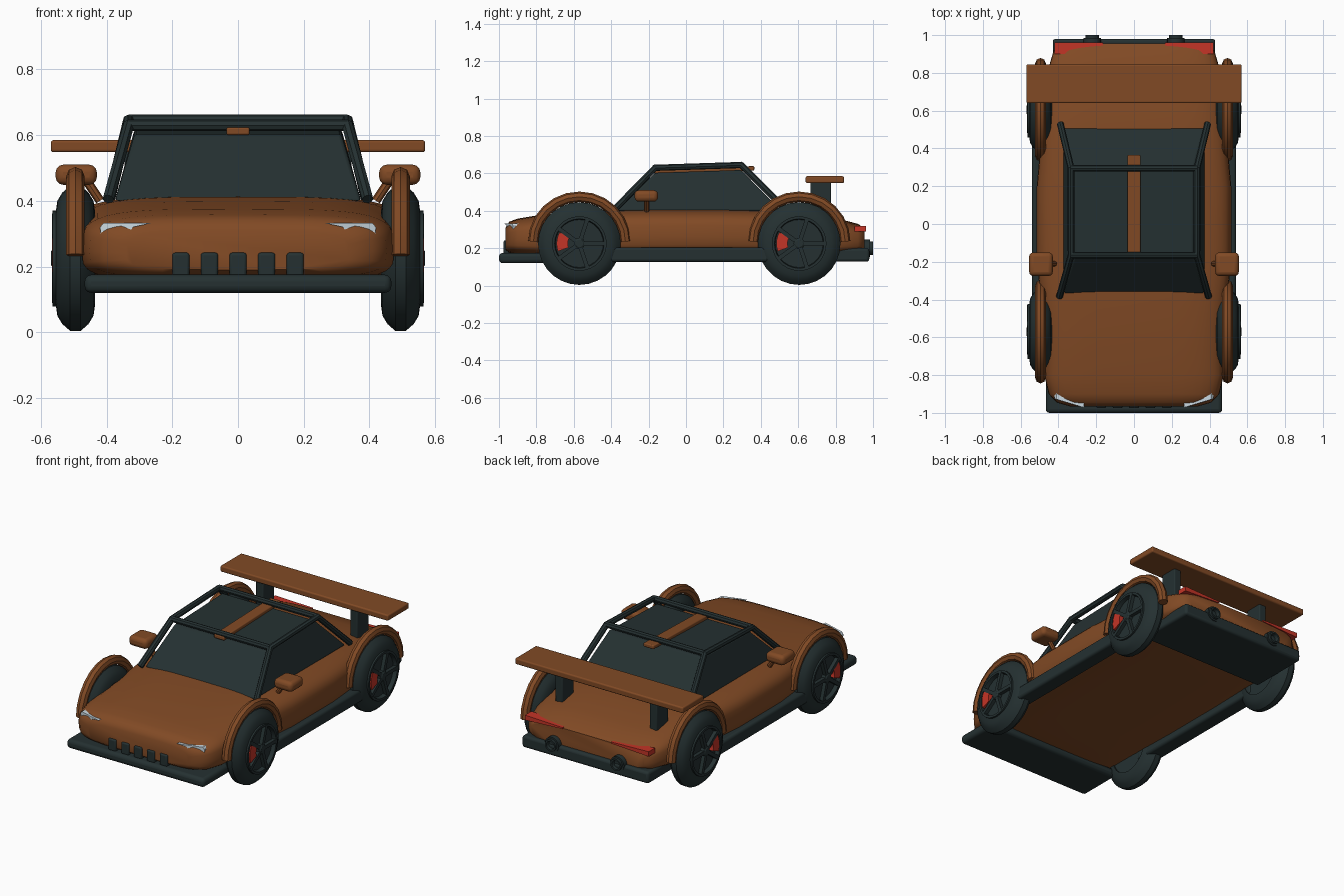
import bpy, bmesh
from math import sin, cos, pi, radians, copysign
from mathutils import Vector, Matrix

cube = bpy.data.objects.get("Cube")
if cube:
    bpy.data.objects.remove(cube, do_unlink=True)


def material(name, r, g, b):
    m = bpy.data.materials.new(name)
    m.use_nodes = True
    m.diffuse_color = (r, g, b, 1)
    m.node_tree.nodes["Principled BSDF"].inputs["Base Color"].default_value = (r, g, b, 1)
    return m


ORANGE = material("burnt_orange", 0.22, 0.068, 0.018)
DARK = material("dark_slate", 0.018, 0.03, 0.031)
RED = material("signal_red", 0.55, 0.035, 0.02)
LAMP = material("lamp_white", 0.6, 0.7, 0.76)


def finish(ob, mat, mirror=False, bevel=0, angle=35):
    ob.data.materials.append(mat)
    bpy.ops.object.select_all(action='DESELECT')
    ob.select_set(True)
    bpy.context.view_layer.objects.active = ob
    if ob.type == 'CURVE':
        bpy.ops.object.convert(target='MESH')
        ob = bpy.context.object
    bpy.ops.object.shade_smooth_by_angle(angle=radians(angle))
    if bevel:
        b = ob.modifiers.new("round_edges", 'BEVEL')
        b.width, b.segments = bevel, 3
    if mirror:
        ob.modifiers.new("both_sides", 'MIRROR')
    return ob


def from_bmesh(name, bm, mat, **kw):
    bmesh.ops.recalc_face_normals(bm, faces=bm.faces)
    me = bpy.data.meshes.new(name)
    bm.to_mesh(me)
    bm.free()
    ob = bpy.data.objects.new(name, me)
    bpy.context.collection.objects.link(ob)
    return finish(ob, mat, **kw)


def loft(name, rings, mat, caps=True, loop=False, **kw):
    """Skin a list of equal closed rings."""
    bm = bmesh.new()
    vs = [[bm.verts.new(p) for p in r] for r in rings]
    n = len(vs[0])
    pairs = list(zip(vs, vs[1:])) + ([(vs[-1], vs[0])] if loop else [])
    for a, b in pairs:
        for i in range(n):
            j = (i + 1) % n
            bm.faces.new((a[i], a[j], b[j], b[i]))
    if caps and not loop:
        bm.faces.new(vs[0])
        bm.faces.new(vs[-1])
    return from_bmesh(name, bm, mat, **kw)


def box(name, xs, ys, zs, mat, **kw):
    rect = [(xs[0], ys[0]), (xs[1], ys[0]), (xs[1], ys[1]), (xs[0], ys[1])]
    return loft(name, [[(x, y, z) for x, y in rect] for z in zs], mat, **kw)


def tube(name, pts, radius, mat, **kw):
    cu = bpy.data.curves.new(name, 'CURVE')
    cu.dimensions = '3D'
    cu.bevel_depth, cu.bevel_resolution, cu.use_fill_caps = radius, 2, True
    sp = cu.splines.new('POLY')
    sp.points.add(len(pts) - 1)
    for p, co in zip(sp.points, pts):
        p.co = (*co, 1)
    ob = bpy.data.objects.new(name, cu)
    bpy.context.collection.objects.link(ob)
    return finish(ob, mat, **kw)


def lathe_x(name, profile, x, y, z, mat, seg=28, **kw):
    """Revolve (x offset, radius) pairs about an axle along x."""
    rings = [[(x + o, y + r * cos(2 * pi * i / seg), z + r * sin(2 * pi * i / seg))
              for i in range(seg)] for o, r in profile]
    return loft(name, rings, mat, mirror=True, **kw)


# Body shell: rounded sections (y, half width, top, bottom)
def section(y, w, top, low, n=4, count=40):
    mid = low + 0.42 * (top - low)
    ring = []
    for i in range(count):
        c, s = cos(2 * pi * i / count), sin(2 * pi * i / count)
        h = top - mid if s > 0 else mid - low
        ring.append((w * copysign(abs(c) ** (2 / n), c), y,
                     mid + h * copysign(abs(s) ** (2 / n), s)))
    return ring


stations = [(-.965, .34, .31, .19), (-.945, .41, .342, .175), (-.9, .452, .358, .165),
            (-.8, .475, .375, .155), (-.57, .475, .398, .15), (-.38, .495, .412, .15),
            (-.2, .515, .416, .15), (.2, .515, .416, .15), (.42, .495, .411, .15),
            (.6, .475, .4, .15), (.8, .46, .362, .155), (.92, .425, .33, .17),
            (.955, .385, .305, .19)]
loft("body_shell", [section(*s) for s in stations], ORANGE, angle=50)

# Lower trim
box("front_splitter", (-.467, .467), (-1, -.72), (.12, .175), DARK, bevel=.02)
box("rear_diffuser", (-.43, .43), (.6, .98), (.128, .2), DARK, bevel=.015)
box("side_sill", (.44, .54), (-.5, .52), (.127, .205), DARK, mirror=True, bevel=.015)
for k in range(-2, 3):
    x = k * .087
    box("grille_slot", (x - .026, x + .026), (-.975, -.93), (.17, .242), DARK, bevel=.008)

# Cabin glass
base = [(-.375, -.37, .4), (.375, -.37, .4), (.375, .51, .4), (-.375, .51, .4)]
roof = [(-.315, -.165, .603), (.315, -.165, .603), (.315, .295, .618), (-.315, .295, .618)]
loft("cabin_glass", [base, roof], DARK, bevel=.01)

# Roof frame
frame = [(.395, -.385, .405), (.333, -.165, .63), (.333, .295, .645), (.39, .53, .41)]
tube("roof_side_frame", frame, .018, DARK, mirror=True)
for p in frame[1:3]:
    tube("roof_cross_bar", [(-p[0], p[1], p[2]), p], .018, DARK)
strip = [(-.185, .612), (.365, .627)]
loft("roof_stripe", [[(x, y, z + d) for x, d in ((-.035, -.012), (.035, -.012),
     (.035, .012), (-.035, .012))] for y, z in strip], ORANGE, bevel=.006)

# Mirrors
box("door_mirror", (.43, .555), (-.275, -.15), (.449, .51), ORANGE, mirror=True, bevel=.022)
tube("mirror_stalk", [(.42, -.21, .4), (.46, -.21, .46)], .014, ORANGE, mirror=True)

# Wing
box("rear_wing", (-.57, .57), (.64, .845), (.548, .585), ORANGE, bevel=.008)
box("wing_support", (.295, .345), (.665, .775), (.34, .56), DARK, mirror=True, bevel=.006)

# Lamps
headlight = [(.265, .332), (.41, .332), (.42, .32), (.418, .292), (.4, .28),
             (.345, .28), (.333, .3), (.32, .32)]
loft("headlight", [[(x, -.972 + (x - .265) * .3 + d, z) for x, z in headlight]
                   for d in (0, .075)], LAMP, mirror=True)
tail = [(.165, .303), (.42, .29), (.42, .32), (.165, .312)]
loft("tail_light", [[(x, y, z) for x, z in tail] for y in (.9, .962)], RED, mirror=True)

# Exhausts
bpy_rings = [(.93, .046), (.985, .046), (.985, .036), (1, .036), (1, .026), (.975, .024)]
loft("exhaust_pipe", [[(.222 + r * cos(2 * pi * i / 20), y, .2 + r * sin(2 * pi * i / 20))
     for i in range(20)] for y, r in bpy_rings], DARK, mirror=True)

# Wheels and arches
tyre = [(-.06, .14), (-.055, .175), (-.04, .2), (-.016, .221),
        (.016, .221), (.04, .2), (.055, .175), (.06, .14)]
rim = [(.02, .146), (.07, .146), (.07, .132), (.045, .128), (.02, .128)]
axle_x, axle_z = .495, .225
for end, y in (("front", -.57), ("rear", .605)):
    lathe_x(end + "_tyre", tyre, axle_x, y, axle_z, DARK, loop=True)
    lathe_x(end + "_rim", rim, axle_x, y, axle_z, DARK, loop=True)
    lathe_x(end + "_brake_disc", [(-.05, .142), (.045, .142)], axle_x, y, axle_z, DARK)
    lathe_x(end + "_hub", [(0, .03), (.068, .03), (.075, .02)], axle_x, y, axle_z, DARK, seg=16)
    # five spokes as one mesh
    bm = bmesh.new()
    for k in range(5):
        m = (Matrix.Translation((axle_x + .06, y, axle_z)) @ Matrix.Rotation(k * 2 * pi / 5, 4, 'X')
             @ Matrix.Translation((0, .075, 0)) @ Matrix.Diagonal((.022, .13, .022, 1)))
        bmesh.ops.create_cube(bm, size=1, matrix=m)
    from_bmesh(end + "_spokes", bm, DARK, mirror=True)
    # caliper: ring sector on the forward side of the disc
    angles = [radians(150 + 10 * i) for i in range(6)]
    outline = [(.122, a) for a in angles] + [(.062, a) for a in reversed(angles)]
    loft(end + "_caliper", [[(x, y + r * cos(a), axle_z + r * sin(a)) for r, a in outline]
                            for x in (.5, .566)], RED, mirror=True)
    arc = [(axle_x, y + .246 * cos(pi * i / 12), axle_z + .01 + .24 * sin(pi * i / 12))
           for i in range(13)]
    tube(end + "_wheel_arch", arc, .028, ORANGE, mirror=True)
